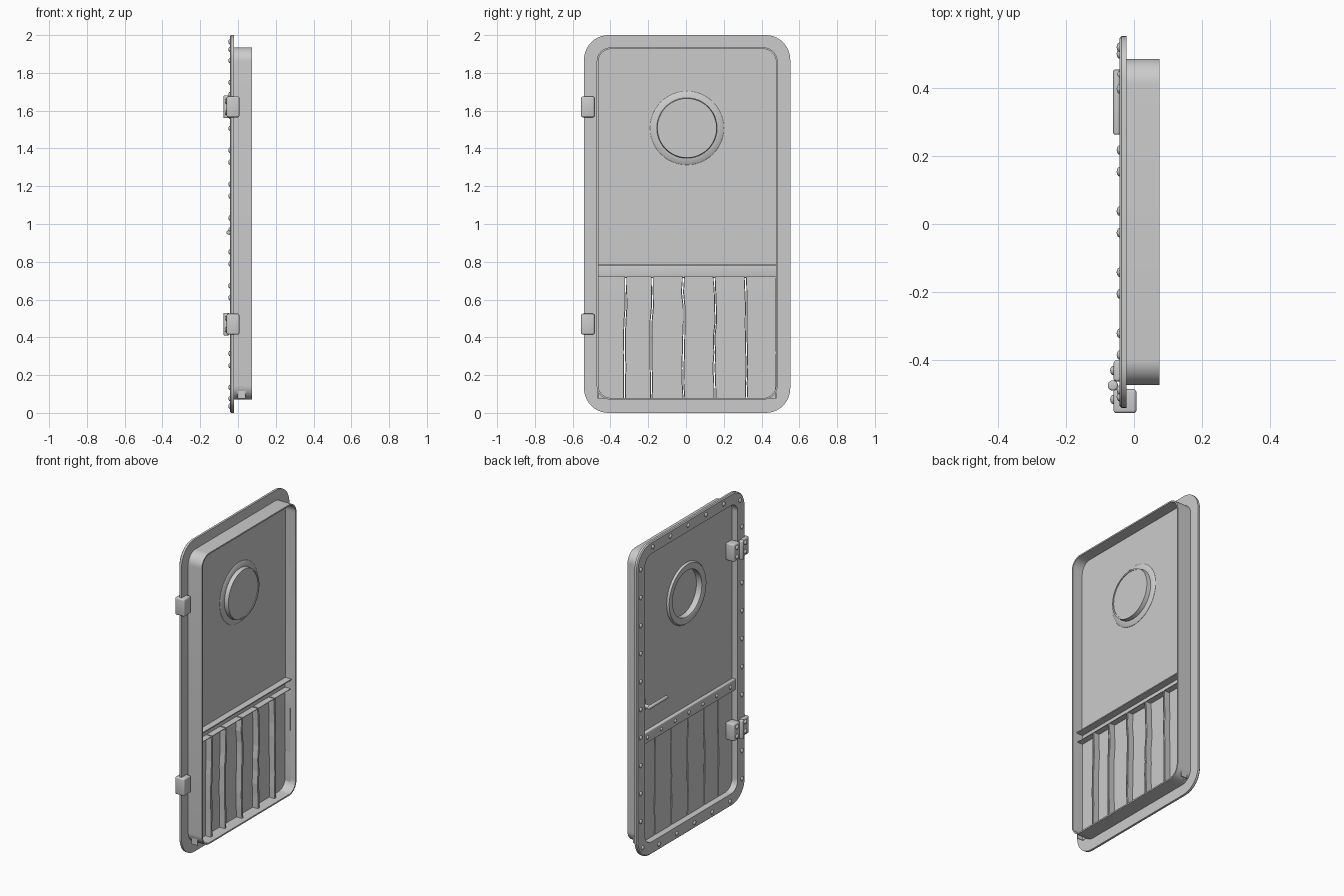
import bpy, bmesh, math, random
from mathutils import Matrix

if "Cube" in bpy.data.objects:
    bpy.data.objects.remove(bpy.data.objects["Cube"])
random.seed(4)
YC = 0.006  # door centre line

def finish(name, bm, smooth=True):
    bmesh.ops.recalc_face_normals(bm, faces=bm.faces)
    me = bpy.data.meshes.new(name)
    bm.to_mesh(me)
    bm.free()
    ob = bpy.data.objects.new(name, me)
    bpy.context.collection.objects.link(ob)
    if smooth:
        bpy.context.view_layer.objects.active = ob
        ob.select_set(True)
        bpy.ops.object.shade_smooth_by_angle(angle=math.radians(35))
        ob.select_set(False)
    return ob

def rounded(hw, z0, z1, r, n=10):
    pts = []
    for k, (sy, cz) in enumerate([(1, z1 - r), (-1, z1 - r), (-1, z0 + r), (1, z0 + r)]):
        for i in range(n + 1):
            a = math.pi / 2 * (k + i / n)
            pts.append((YC + sy * (hw - r) + r * math.cos(a), cz + r * math.sin(a)))
    return pts

def loft(name, sections, closed=True):
    """Join loops given as (x, points); the last loop meets the first."""
    bm = bmesh.new()
    loops = [[bm.verts.new((x, y, z)) for y, z in pts] for x, pts in sections]
    n = len(loops[0])
    pairs = list(zip(loops, loops[1:] + loops[:1])) if closed else list(zip(loops, loops[1:]))
    for a, b in pairs:
        for i in range(n):
            bm.faces.new((a[i], a[(i + 1) % n], b[(i + 1) % n], b[i]))
    if not closed:
        bm.faces.new(loops[0])
        bm.faces.new(loops[-1])
    return finish(name, bm)

def circle(r, y=0.005, z=1.508, n=48):
    return [(y + r * math.cos(2 * math.pi * i / n), z + r * math.sin(2 * math.pi * i / n)) for i in range(n)]

def box(name, x, y, z, bevel=0.0):
    bm = bmesh.new()
    bmesh.ops.create_cube(bm, size=1)
    for v in bm.verts:
        for i, (a, b) in enumerate((x, y, z)):
            v.co[i] = (a + b) / 2 + v.co[i] * (b - a)
    if bevel:
        bmesh.ops.bevel(bm, geom=bm.edges[:], offset=bevel, segments=3, affect='EDGES', profile=0.5)
    return finish(name, bm)

def rod(name, p, length, r, axis):
    rot = {'X': Matrix.Rotation(math.pi / 2, 4, 'Y'), 'Y': Matrix.Rotation(math.pi / 2, 4, 'X'),
           'Z': Matrix.Identity(4)}[axis]
    bm = bmesh.new()
    bmesh.ops.create_cone(bm, cap_ends=True, segments=20, radius1=r, radius2=r, depth=length,
                          matrix=Matrix.Translation(p) @ rot)
    rims = [e for e in bm.edges if len(e.link_faces) == 2 and any(len(f.verts) > 4 for f in e.link_faces)]
    bmesh.ops.bevel(bm, geom=rims, offset=min(r, length) * 0.4, segments=3, affect='EDGES', profile=0.5)
    return finish(name, bm)

def domes(name, places, x, r, height):
    bm = bmesh.new()
    for y, z in places:
        bmesh.ops.create_uvsphere(bm, u_segments=12, v_segments=8, radius=r,
            matrix=Matrix.Translation((x, y, z)) @ Matrix.Diagonal((height / r, 1, 1, 1)))
    return finish(name, bm)

def solidify(ob, t):
    m = ob.modifiers.new("thickness", 'SOLIDIFY')
    m.thickness, m.offset = t, 0

# Frame: flat flange and deep skirt in one L section
outer, outer_in = rounded(0.546, 0, 2, 0.13), rounded(0.54, 0.006, 1.994, 0.125)
skirt, inner = rounded(0.479, 0.07, 1.935, 0.075), rounded(0.47, 0.079, 1.926, 0.067)
loft("door_frame", [(-0.042, inner), (-0.042, outer_in), (-0.036, outer), (-0.022, outer),
                    (-0.022, skirt), (0.075, skirt), (0.075, inner)])

# Bolts evenly spaced around the flange
path = rounded(0.513, 0.035, 1.965, 0.1)
segs = list(zip(path, path[1:] + path[:1]))
total = sum(math.dist(a, b) for a, b in segs)
count, places, run = 32, [], 0.0
for a, b in segs:
    d = math.dist(a, b)
    while len(places) < count and len(places) * total / count < run + d:
        t = (len(places) * total / count - run) / d
        places.append((a[0] + (b[0] - a[0]) * t, a[1] + (b[1] - a[1]) * t))
    run += d
domes("flange_bolts", places, -0.042, 0.014, 0.009)

# Upper sheet with porthole opening
top = [(y, max(z, 0.78)) for y, z in rounded(0.474, 0.705, 1.93, 0.072)]
top = [p for i, p in enumerate(top) if p[1] > 0.79] + [(YC - 0.474, 0.78), (YC + 0.474, 0.78)]
top = sorted(top, key=lambda p: math.atan2(p[1] - 1.35, p[0] - YC))
bm = bmesh.new()
for loop in (top, circle(0.155)):
    vs = [bm.verts.new((0, y, z)) for y, z in loop]
    for a, b in zip(vs, vs[1:] + vs[:1]):
        bm.edges.new((a, b))
bmesh.ops.triangle_fill(bm, use_beauty=True, edges=bm.edges[:], normal=(1, 0, 0))
solidify(finish("upper_panel", bm, False), 0.006)
box("upper_panel_lip", (0, 0.045), (YC - 0.474, YC + 0.474), (0.778, 0.785))

# Porthole: rings on both faces, tube and pane
loft("porthole_ring", [(-0.006, circle(0.195)), (-0.016, circle(0.188)), (-0.018, circle(0.165)),
                       (-0.012, circle(0.148)), (0.038, circle(0.148)), (0.038, circle(0.157)),
                       (0.012, circle(0.16)), (0.008, circle(0.19)), (0.004, circle(0.195))])
loft("porthole_pane", [(0.026, circle(0.15)), (0.034, circle(0.15))], closed=False)

# Lower slats: folded sheets with slightly wavy edges and open slits
edges_y = [-0.47, -0.322, -0.182, -0.014, 0.152, 0.318, 0.481]
rows = 9
zs = [0.076 + (0.72 - 0.076) * i / (rows - 1) for i in range(rows)]
wave = [[0.0 if k in (0, 6) else random.uniform(-0.005, 0.005) for _ in zs] for k in range(7)]
for k in range(6):
    bm = bmesh.new()
    grid = []
    for i, z in enumerate(zs):
        a = edges_y[k] + wave[k][i] + 0.005
        b = edges_y[k + 1] + wave[k + 1][i] - 0.005 + random.uniform(-0.002, 0.002)
        grid.append([bm.verts.new(p) for p in ((0.04, a, z), (0, a, z), (0, b, z), (0.04, b, z))])
    for r, s in zip(grid, grid[1:]):
        for j in range(3):
            bm.faces.new((r[j], r[j + 1], s[j + 1], s[j]))
    bm.faces.new(grid[-1])
    solidify(finish("slat_%d" % (k + 1), bm, False), 0.005)

# Cross rail with rivets
box("cross_rail", (-0.026, 0.0), (YC - 0.474, YC + 0.474), (0.715, 0.785), 0.005)
domes("rail_rivets", [(YC - 0.42 + 0.14 * i, 0.75) for i in range(7)], -0.026, 0.012, 0.008)

# Hinges
for label, z in (("upper", 1.62), ("lower", 0.47)):
    h = 0.055
    box(label + "_hinge_knuckle", (-0.06, 0.007), (-0.555, -0.485), (z - h, z + h), 0.008)
    box(label + "_hinge_leaf", (-0.06, 0.0), (-0.462, -0.4), (z - h, z + h), 0.008)
    rod(label + "_hinge_pin", (-0.062, -0.474, z), 0.12, 0.015, 'Z')
    domes(label + "_hinge_bolts", [(y, z + d) for y in (-0.515, -0.43) for d in (-0.03, 0.03)],
          -0.06, 0.014, 0.01)

# Lever handle
rod("handle_lever", (-0.05, 0.358, 0.955), 0.19, 0.011, 'Y')
rod("handle_spindle", (-0.024, 0.44, 0.955), 0.052, 0.012, 'X')
box("handle_plate", (-0.008, 0.0), (0.42, 0.46), (0.92, 0.99), 0.002)
